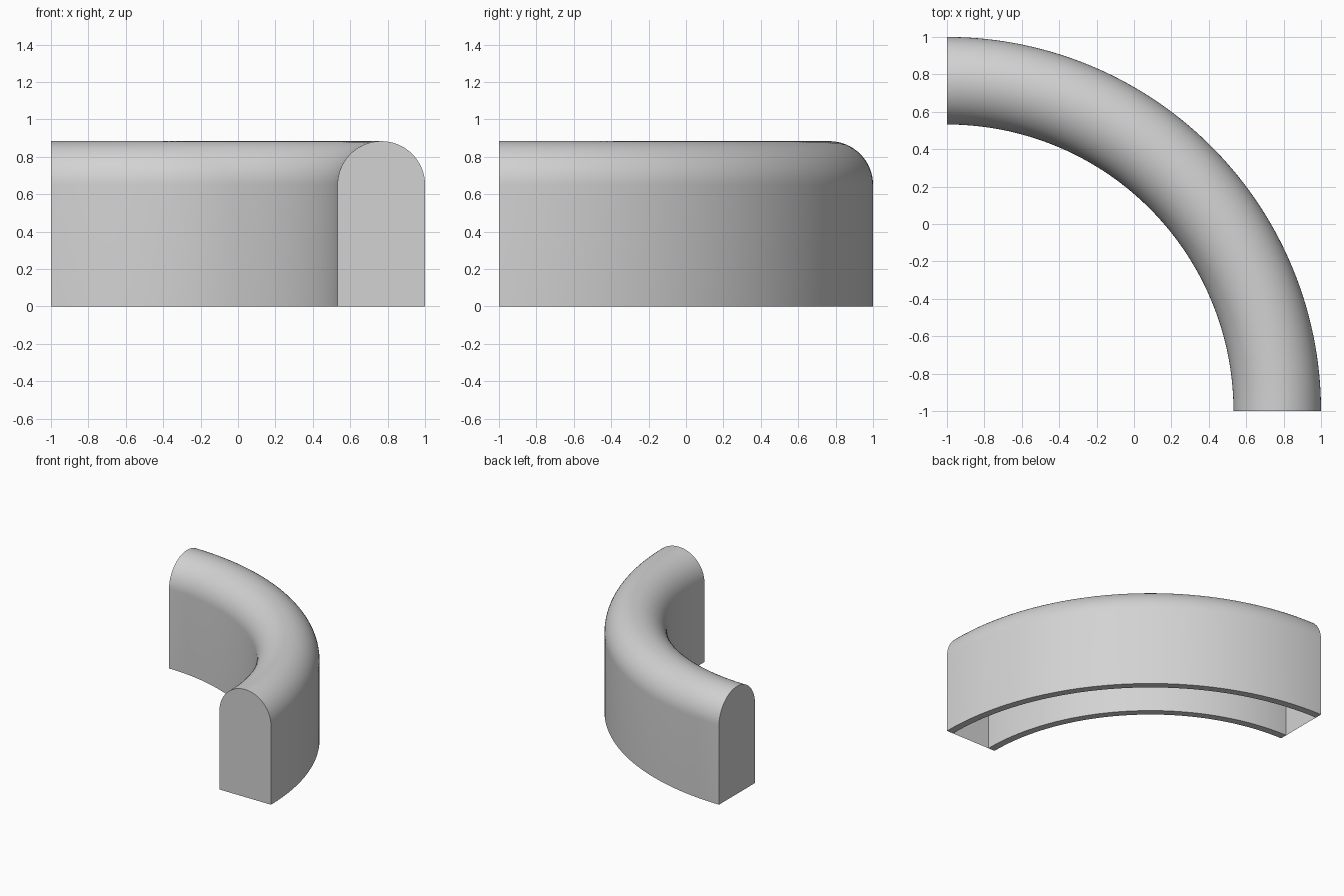
import bpy, bmesh, math

if "Cube" in bpy.data.objects:
    bpy.data.objects.remove(bpy.data.objects["Cube"])

CX, CY = -1.0, -1.0          # centre of the bend
R_MID, HALF = 1.766, 0.234   # path radius and half width
SPRING = 0.65                # height where the round top starts
WALL = 0.06
STEPS, ARC = 72, 32

grey = bpy.data.materials.new("light grey")
grey.diffuse_color = (0.65, 0.65, 0.65, 1)
grey.use_nodes = True
grey.node_tree.nodes["Principled BSDF"].inputs["Base Color"].default_value = grey.diffuse_color


def profile(half):
    """Arch outline as (radius, z), from outer foot to inner foot."""
    pts = [(R_MID + half, 0)]
    for i in range(ARC + 1):
        a = math.pi * i / ARC
        pts.append((R_MID + half * math.cos(a), SPRING + half * math.sin(a)))
    return pts + [(R_MID - half, 0)]


def sweep(bm, pts):
    """Turn an open outline through 90 degrees; returns rows of vertices."""
    rows = []
    for s in range(STEPS + 1):
        t = math.pi / 2 * s / STEPS
        rows.append([bm.verts.new((CX + r * math.cos(t), CY + r * math.sin(t), z))
                     for r, z in pts])
    return rows


def skin(bm, rows, flip):
    for a, b in zip(rows, rows[1:]):
        for i in range(len(a) - 1):
            quad = [a[i], b[i], b[i + 1], a[i + 1]]
            bm.faces.new(quad[::-1] if flip else quad)


bm = bmesh.new()
outer = sweep(bm, profile(HALF))
inner = sweep(bm, profile(HALF - WALL))
skin(bm, outer, False)
skin(bm, inner, True)

# bottom rims joining the outer and inner shells
for k in (0, -1):
    for s in range(STEPS):
        quad = [outer[s][k], inner[s][k], inner[s + 1][k], outer[s + 1][k]]
        bm.faces.new(quad if k == 0 else quad[::-1])

# thin flat caps closing both ends
bm.faces.new(outer[0])
bm.faces.new(outer[-1][::-1])

mesh = bpy.data.meshes.new("curved_arch_channel")
bm.to_mesh(mesh)
bm.free()
mesh.materials.append(grey)
obj = bpy.data.objects.new("curved_arch_channel", mesh)
bpy.context.collection.objects.link(obj)

# smooth bend with sharp ends and rims
bpy.context.view_layer.objects.active = obj
obj.select_set(True)
bpy.ops.object.shade_smooth_by_angle(angle=math.radians(30))
